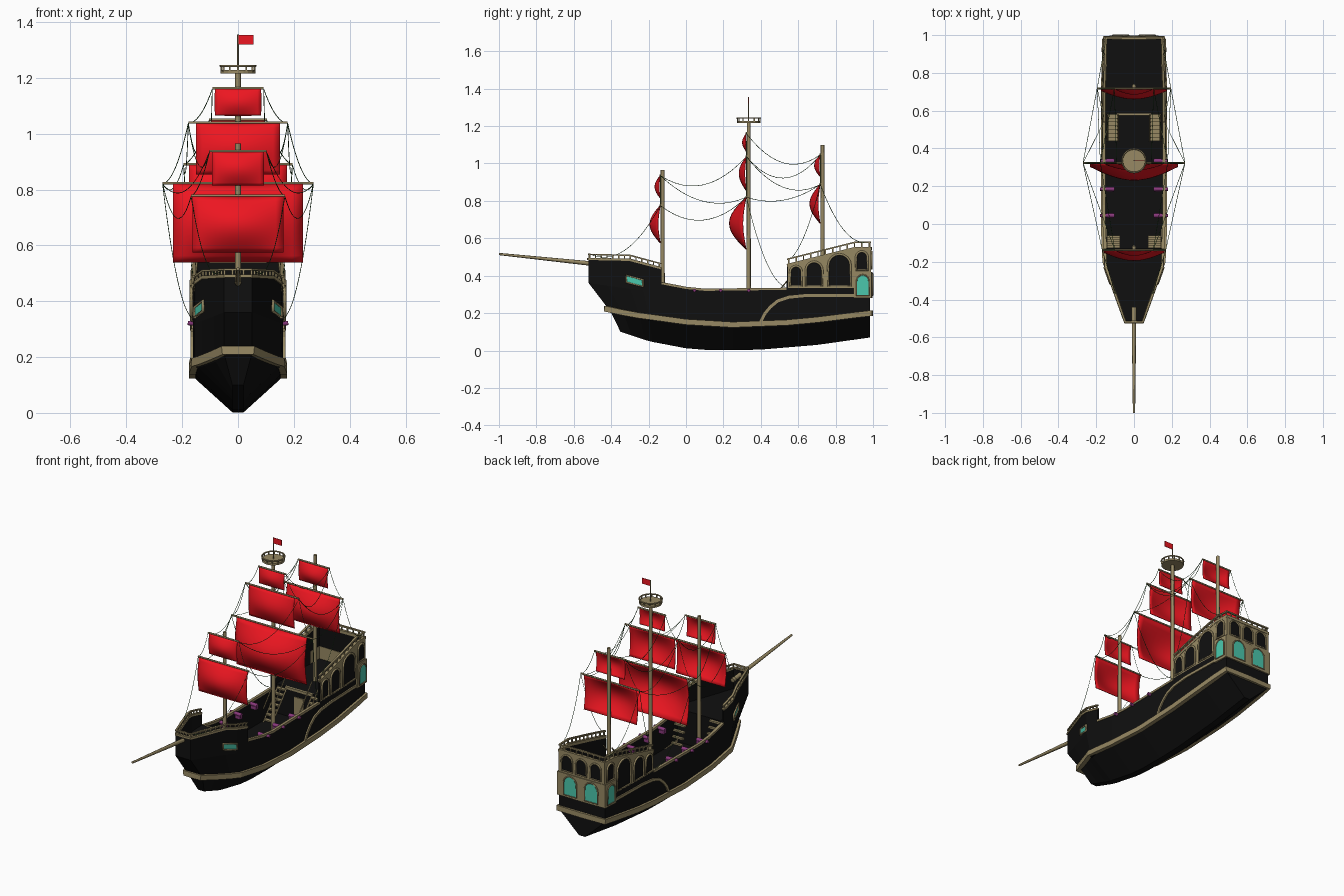
import bpy, bmesh, math
from mathutils import Vector as V

if "Cube" in bpy.data.objects:
    bpy.data.objects.remove(bpy.data.objects["Cube"])


def material(name, rgb):
    m = bpy.data.materials.new(name)
    m.diffuse_color = (*rgb, 1)
    m.use_nodes = True
    m.node_tree.nodes["Principled BSDF"].inputs["Base Color"].default_value = m.diffuse_color
    return m


BLACK = material("black_wood", (.005, .005, .005))
TAN = material("tan_wood", (.31, .25, .125))
RED = material("red_cloth", (.85, .008, .015))
TEAL = material("teal_glass", (.07, .58, .42))
PLUM = material("plum_metal", (.25, .04, .2))
ROPE = material("rope", (.02, .09, .02))


def lerp(tab, y):
    for (a, p), (b, q) in zip(tab, tab[1:]):
        if y <= b:
            return p + (q - p) * max(0, (y - a) / (b - a))
    return tab[-1][1]


# Ship lines: half-breadth, keel, belt and sheer along y
WIDTH = [(-.52, .05), (-.23, .153), (0, .162), (.7, .162), (.985, .152)]
KEEL = [(-.35, .1), (-.2, .05), (0, .012), (.15, 0), (.4, .005), (.7, .03), (.985, .07)]
BELT = [(-.43, .225), (-.3, .195), (0, .153), (.25, .138), (.6, .152), (.985, .2)]
MID = [(-.52, .36), (-.23, .32), (0, .29), (.985, .3)]
SHEER = [(-.52, .49), (-.3, .485), (-.132, .44), (-.13, .36), (0, .335), (.1, .325),
         (.538, .33), (.54, .455), (.9, .545), (.985, .545)]
YS = [-.52, -.42, -.3, -.23, -.132, -.13, -.06, 0, .1, .25, .4, .538, .54, .7, .8, .9, .985]
W = lambda y: lerp(WIDTH, y)
rake = lambda y, yb: y if y > -.1 else -.1 + (y + .1) * (yb + .1) / -.42


def mesh_obj(name, verts, faces, mat, mirror=False, smooth=False):
    bm = bmesh.new()
    for s in ((1, -1) if mirror else (1,)):
        vs = [bm.verts.new((s * v[0], v[1], v[2])) for v in verts]
        for f in faces:
            bm.faces.new([vs[i] for i in f])
    bmesh.ops.recalc_face_normals(bm, faces=bm.faces)
    me = bpy.data.meshes.new(name)
    bm.to_mesh(me)
    bm.free()
    me.materials.append(mat)
    for p in me.polygons:
        p.use_smooth = smooth
    o = bpy.data.objects.new(name, me)
    bpy.context.collection.objects.link(o)
    return o


def solidify(o, t, offset=-1):
    m = o.modifiers.new("thickness", 'SOLIDIFY')
    m.thickness, m.offset = t, offset


def sweep(name, pts, w, h, mat=TAN, mirror=True):
    """Rectangular moulding along a path; w is horizontal, h is across it."""
    pts = [V(p) for p in pts]
    verts, faces = [], []
    for i, p in enumerate(pts):
        t = ((pts[min(i + 1, len(pts) - 1)] - p).normalized() + (p - pts[max(i - 1, 0)]).normalized()).normalized()
        n = V((t.y, -t.x, 0)).normalized()
        b = n.cross(t)
        verts += [p + n * w * a / 2 + b * h * c / 2 for a, c in ((1, 1), (1, -1), (-1, -1), (-1, 1))]
        if i:
            k = 4 * i
            faces += [(k - 4 + j, k - 4 + (j + 1) % 4, k + (j + 1) % 4, k + j) for j in range(4)]
    e = len(verts)
    return mesh_obj(name, verts, faces + [(0, 1, 2, 3), (e - 4, e - 3, e - 2, e - 1)], mat, mirror)


def boxes(name, items, mat=TAN):
    verts, faces = [], []
    for c, s in items:
        k = len(verts)
        verts += [(c[0] + s[0] * a / 2, c[1] + s[1] * b / 2, c[2] + s[2] * d / 2)
                  for a in (-1, 1) for b in (-1, 1) for d in (-1, 1)]
        faces += [[k + i for i in f] for f in ((0, 1, 3, 2), (4, 5, 7, 6), (0, 1, 5, 4),
                                              (2, 3, 7, 6), (0, 2, 6, 4), (1, 3, 7, 5))]
    return mesh_obj(name, verts, faces, mat)


def tube(name, pts, r, mat=TAN, closed=False, r2=None, res=1):
    cu = bpy.data.curves.new(name, 'CURVE')
    cu.dimensions, cu.bevel_depth, cu.bevel_resolution, cu.use_fill_caps = '3D', r, res, True
    sp = cu.splines.new('POLY')
    sp.points.add(len(pts) - 1)
    for i, p in enumerate(pts):
        sp.points[i].co = (*p, 1)
        sp.points[i].radius = 1 if r2 is None else 1 + (r2 / r - 1) * i / (len(pts) - 1)
    sp.use_cyclic_u = closed
    tmp = bpy.data.objects.new(name, cu)
    bpy.context.collection.objects.link(tmp)
    me = bpy.data.meshes.new_from_object(tmp.evaluated_get(bpy.context.evaluated_depsgraph_get()))
    bpy.data.objects.remove(tmp)
    me.materials.clear()
    me.materials.append(mat)
    o = bpy.data.objects.new(name, me)
    bpy.context.collection.objects.link(o)
    return o


# Hull skin, lofted station by station with a blunt bow and flat transom
verts, faces = [], []
for y in YS:
    yl, yu, yk = rake(y, -.40), rake(y, -.425), rake(y, -.35)
    half = [(W(y), y, lerp(SHEER, y)), (W(y), y, lerp(MID, y)), (W(y), yu, lerp(BELT, yu) + .012),
            (W(y) * .93, yl, lerp(BELT, yl) - .018), (.02, yk, lerp(KEEL, yk))]
    verts += half + [(-x, a, z) for x, a, z in reversed(half)]
for i in range(len(YS) - 1):
    faces += [(10 * i + j, 10 * i + j + 1, 10 * i + j + 11, 10 * i + j + 10) for j in range(9)]
for k in (0, 10 * (len(YS) - 1)):
    faces += [(k + j, k + j + 1, k + 8 - j, k + 9 - j) for j in range(4)]
solidify(mesh_obj("hull", verts, faces, BLACK), .01)


# Decks and bulkheads
def deck(name, y0, y1, z):
    ys = [y0] + [y for y in YS if y0 < y < y1] + [y1]
    p = [(W(y) - .006, y, z) for y in ys]
    p += [(-x, y, z) for x, y, z in reversed(p)]
    solidify(mesh_obj(name, p, [range(len(p))], BLACK), .01)


deck("main_deck", -.2, .6, .17)
deck("fore_deck", -.515, -.13, .37)
deck("quarter_deck", .58, .98, .335)
boxes("bulkheads", [((0, -.135, .27), (.31, .01, .2)), ((0, .585, .25), (.315, .01, .17))], BLACK)
boxes("cabin_door", [((0, .578, .235), (.06, .008, .13))])
boxes("quarter_deck_edge", [((0, .58, .34), (.18, .012, .014))])

# Belt, curved side stripe, gunwales
belt = [(0, -.425), (.05, -.425)] + [(W(y), rake(y, -.425)) for y in YS[1:]] + [(0, .985)]
sweep("belt", [(x, y, lerp(BELT, y)) for x, y in belt], .028, .03)
STRIPE = [(.4, .155), (.42, .195), (.45, .232), (.49, .265), (.55, .285), (.65, .295), (.9, .295)]
sweep("side_stripe", [(W(y) + .002, y, z) for y, z in STRIPE], .012, .016)


def rim(y0, y1, up=0):
    return [(W(y) - .004, y, lerp(SHEER, y) + up) for y in YS if y0 <= y <= y1]


sweep("fore_gunwale", [(0, -.52, .49)] + rim(-.52, -.132), .016, .012)
sweep("waist_gunwale", rim(-.13, .538), .016, .012)
sweep("aft_gunwale", rim(.54, .985) + [(0, .985, .545)], .018, .016)

# Railings with balusters on the raised ends
sweep("fore_rail", [(0, -.517, .514)] + rim(-.52, -.132, .024), .012, .007)
sweep("aft_rail", rim(.54, .985, .033) + [(0, .982, .578)], .012, .008)
posts = []
for s in (1, -1):
    for y0, n, d, h in ((-.515, 13, .031, .024), (.55, 12, .039, .032)):
        for i in range(n):
            y = y0 + i * d
            posts.append(((s * (W(y) - .004), y, lerp(SHEER, y) + h / 2), (.007, .007, h)))
posts += [((x * .038, .982, .56), (.007, .007, .032)) for x in range(-3, 4)]
posts += [((x * .02, -.517, .5), (.007, .007, .024)) for x in (-1, 0, 1)]
boxes("balusters", posts)

# Stern gallery: tan walls, arched recesses, arched glass
ys = [.545, .7, .8, .9, .985]
v = [(W(y) + .003, y, z) for y in ys for z in (.335, lerp(SHEER, y))]
mesh_obj("gallery_side_wall", v, [(2 * i, 2 * i + 1, 2 * i + 3, 2 * i + 2) for i in range(4)], TAN, True)
boxes("gallery_back_wall", [((0, .986, .48), (.306, .008, .13))])
sweep("stern_window_band", [(W(.895), .895, .35), (W(.985), .985, .35), (0, .985, .35)], .022, .14)


def arch(name, c, w, z0, z1, place, mat, r=.005):
    top = z1 - w / 2
    uz = [(c - w / 2, z0)] + [(c - w / 2 * math.cos(a * math.pi / 8), top + w / 2 * math.sin(a * math.pi / 8))
                              for a in range(9)] + [(c + w / 2, z0)]
    p = [place(u, z) for u, z in uz]
    mesh_obj(name, p, [range(len(p))], mat)
    tube(name + "_frame", p, r, closed=True)


back = lambda off: (lambda u, z: (u, .985 + off, z))
for s in (1, -1):
    side = lambda off: (lambda u, z: (s * (W(u) + off), u, z))
    for c, w, z0, z1 in ((.588, .062, .345, .452), (.685, .088, .345, .475), (.82, .12, .345, .515), (.94, .062, .43, .53)):
        arch("side_arch", c, w, z0, z1, side(.005), BLACK, .006)
    arch("side_window", .945, .066, .295, .405, side(.013), TEAL, .004)
    arch("stern_window", s * .07, .085, .295, .41, back(.013), TEAL, .004)
    # Slanted bow window
    p = [(s * (W(y) + .003), y, z) for y, z in ((-.318, .365), (-.318, .402), (-.23, .378), (-.23, .342))]
    mesh_obj("bow_window", p, [range(4)], TEAL)
    tube("bow_window_frame", p, .006, closed=True)
for x in (-.095, 0, .095):
    arch("stern_arch", x, .07, .435, .53, back(.007), BLACK)

# Stairs with handrails, cannons
steps = []
for s in (1, -1):
    steps += [((s * .112, .45 + i * .02, .185 + i * .024), (.055, .022, .008)) for i in range(7)]
    steps += [((s * .108, -.07 - i * .01, .19 + i * .034), (.07, .016, .01)) for i in range(6)]
    for x in (.084, .14):
        tube("stair_rail", [(s * x, .44, .25), (s * x, .58, .42)], .004)
        tube("stair_stringer", [(s * x, .44, .17), (s * x, .58, .335)], .005)
    for y in (.045, .185, .335):
        tube("cannon", [(s * .105, y, .318), (s * .18, y, .322)], .012, PLUM, r2=.009)
        boxes("cannon_carriage", [((s * .125, y, .305), (.035, .024, .02))], PLUM)
boxes("stair_steps", steps)

# Masts, bowsprit, crow's nest, flag
for n, y, z in (("fore", -.125, .965), ("main", .335, 1.225), ("mizzen", .73, 1.1)):
    tube(n + "_mast", [(0, y, .17), (0, y, z)], .012, r2=.01, res=2)
tube("bowsprit", [(0, -.44, .458), (0, -1, .516)], .013, r2=.006, res=2)
tube("flag_pole", [(0, .335, 1.2), (0, .335, 1.355)], .003)
circle = lambda r, z, n=20: [(r * math.cos(i * math.tau / n), .335 + r * math.sin(i * math.tau / n), z) for i in range(n)]
solidify(mesh_obj("nest_floor", circle(.062, 1.222), [range(20)], TAN), .012, 0)
tube("nest_rail", circle(.063, 1.243), .004, closed=True)
boxes("nest_posts", [((x, y, 1.233), (.006, .006, .022)) for x, y, z in circle(.06, 0, 12)])
boxes("flag", [((.028, .335, 1.337), (.056, .003, .034))], RED)

# Sails and yards: mast y, half width, bottom, top, belly, yard half length
SAILS = [(-.125, .165 - .003, .575, .775, .055, .168), (-.125, .093, .815, .935, .028, .102),
         (.335, .232, .54, .82, .09, .27), (.335, .15, .855, 1.037, .038, .178), (.335, .083, 1.065, 1.16, .02, .092),
         (.73, .175, .68, .888, .055, .195), (.73, .095, .93, 1.047, .03, .104)]
N = 12
for y, w, z0, z1, b, yw in SAILS:
    verts = [((2 * i / N - 1) * w, y - .013 - b * math.sin(math.pi * j / N) * (.2 + .8 * math.cos((2 * i / N - 1) * math.pi / 2)),
              z0 + (z1 - z0) * j / N) for j in range(N + 1) for i in range(N + 1)]
    q = N + 1
    faces = [(j * q + i, j * q + i + 1, j * q + q + i + 1, j * q + q + i) for j in range(N) for i in range(N)]
    solidify(mesh_obj("sail", verts, faces, RED, smooth=True), .004, 0)
    tube("yard", [(-yw, y - .012, z1 + .003), (yw, y - .012, z1 + .003)], .005)

# Rigging: start, end, sag (mirrored port and starboard)
F1, F2, M1, M2, M3, Z1, Z2 = [(s[5], s[0] - .012, s[3]) for s in SAILS]
ROPES = [(F2, M2, .1), (F2, M1, .08), (F1, M1, .1), (M3, Z2, .1), (M2, Z1, .09), (M2, Z2, .12), (M1, Z1, .05),
         (F1, (.06, -.5, .51), .1), (Z1, (.15, .97, .58), .09), (Z1, (.16, .56, .49), .06),
         (M1, (.165, .53, .34), .1), (M3, M2, .03), (M2, M1, .05), (Z2, Z1, .03), (F2, F1, .03)]
for a, b, sag in ROPES:
    for s in (1, -1):
        pts = []
        for i in range(13):
            p = V(a).lerp(V(b), i / 12)
            pts.append((s * p.x, p.y, p.z - 4 * sag * (i / 12) * (1 - i / 12)))
        tube("rope", pts, .0014, ROPE, res=0)
